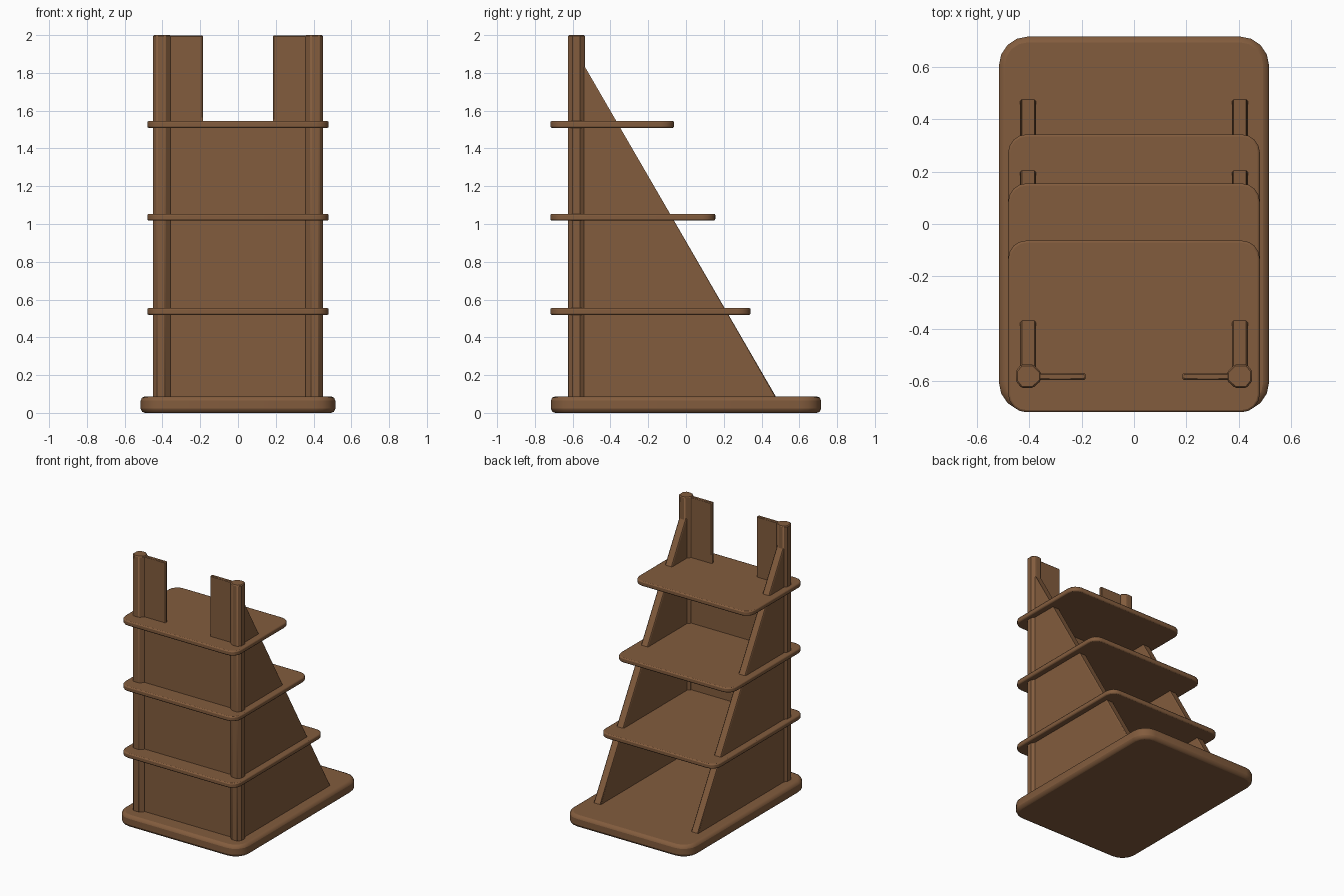
import bpy, bmesh, math

if "Cube" in bpy.data.objects:
    bpy.data.objects.remove(bpy.data.objects["Cube"])

wood = bpy.data.materials.new("brown wood")
wood.diffuse_color = (0.225, 0.107, 0.047, 1)
wood.use_nodes = True
wood.node_tree.nodes["Principled BSDF"].inputs["Base Color"].default_value = wood.diffuse_color


def finish(name, bm, bevel=0.0, segments=2):
    """Turn a bmesh into an object, with an optional soft edge."""
    bmesh.ops.recalc_face_normals(bm, faces=bm.faces)
    me = bpy.data.meshes.new(name)
    bm.to_mesh(me)
    bm.free()
    me.materials.append(wood)
    ob = bpy.data.objects.new(name, me)
    bpy.context.collection.objects.link(ob)
    bpy.context.view_layer.objects.active = ob
    ob.select_set(True)
    if bevel:
        m = ob.modifiers.new("soft edge", 'BEVEL')
        m.width = bevel
        m.segments = segments
        m.limit_method = 'ANGLE'
        m.angle_limit = math.radians(40)
    bpy.ops.object.shade_smooth_by_angle(angle=math.radians(35))
    ob.select_set(False)
    return ob


def prism(name, pts, offset, bevel=0.0, segments=2):
    """Extrude a closed outline of 3D points along an offset."""
    bm = bmesh.new()
    face = bm.faces.new([bm.verts.new(p) for p in pts])
    ext = bmesh.ops.extrude_face_region(bm, geom=[face])
    moved = [v for v in ext["geom"] if isinstance(v, bmesh.types.BMVert)]
    bmesh.ops.translate(bm, verts=moved, vec=offset)
    return finish(name, bm, bevel, segments)


def board(name, hx, y0, y1, z0, z1, r, bevel):
    """Horizontal board with rounded corners."""
    pts = []
    corners = [(hx - r, y1 - r, 0), (-hx + r, y1 - r, 90),
               (-hx + r, y0 + r, 180), (hx - r, y0 + r, 270)]
    for cx, cy, a in corners:
        for i in range(5):
            t = math.radians(a + i * 22.5)
            pts.append((cx + r * math.cos(t), cy + r * math.sin(t), z0))
    return prism(name, pts, (0, 0, z1 - z0), bevel)


# Base and three shelves of decreasing depth
board("base", 0.515, -0.715, 0.715, 0.0, 0.087, 0.11, 0.022)
for i, (y1, z) in enumerate([(0.342, 0.537), (0.155, 1.036), (-0.063, 1.527)]):
    board(f"shelf_{i + 1}", 0.48, -0.718, y1, z - 0.018, z + 0.018, 0.07, 0.008)

# Back panel with a notch above the top shelf
outline = [(-0.38, 0.06), (0.38, 0.06), (0.38, 1.998), (0.185, 1.998),
           (0.185, 1.53), (-0.185, 1.53), (-0.185, 1.998), (-0.38, 1.998)]
prism("back_panel", [(x, -0.595, z) for x, z in outline], (0, 0.026, 0), 0.005, 1)

for s, side in ((-1, "left"), (1, "right")):
    # Corner post, chamfered plan
    plan = [(0.385, -0.625), (0.43, -0.625), (0.45, -0.6), (0.45, -0.56),
            (0.43, -0.535), (0.385, -0.535), (0.355, -0.565), (0.355, -0.598)]
    prism(f"{side}_post", [(s * x, y, 0.06) for x, y in plan], (0, 0, 1.94), 0.006, 1)
    # Sloping side panel
    tri = [(-0.56, 0.06), (0.491, 0.06), (-0.56, 1.875)]
    prism(f"{side}_side_panel", [(s * 0.374, y, z) for y, z in tri],
          (s * 0.06, 0, 0), 0.006, 1)
